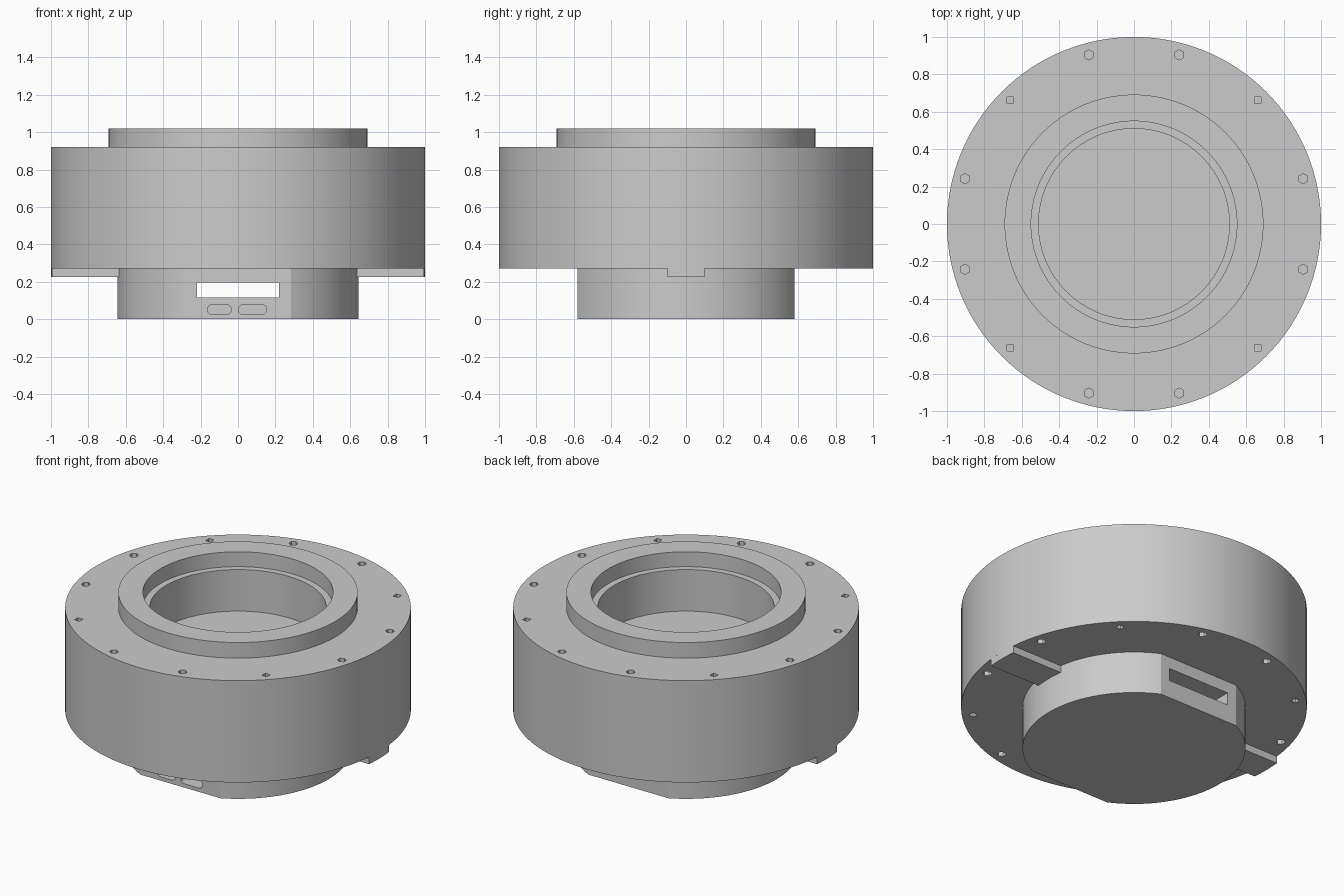
import bpy, bmesh
from math import sin, cos, pi, radians, sqrt, asin
from mathutils import Matrix, Vector

if "Cube" in bpy.data.objects:
    bpy.data.objects.remove(bpy.data.objects["Cube"])

grey = bpy.data.materials.new("plain grey")
grey.use_nodes = True
COLOUR = (0.6, 0.6, 0.6, 1)
grey.diffuse_color = COLOUR
grey.node_tree.nodes["Principled BSDF"].inputs["Base Color"].default_value = COLOUR


def arc(radius, start, end, steps):
    return [(radius * cos(start + (end - start) * i / steps),
             radius * sin(start + (end - start) * i / steps)) for i in range(steps + 1)]


def ngon(radius, sides, start=0.0, centre=(0, 0)):
    ring = arc(radius, start, start + 2 * pi, sides)[:-1]
    return [(x + centre[0], y + centre[1]) for x, y in ring]


def add_prism(bm, outline, low, high, matrix=Matrix()):
    """Extrude a flat outline between two heights."""
    rings = [[bm.verts.new(matrix @ Vector((x, y, z))) for x, y in outline] for z in (low, high)]
    bm.faces.new(rings[0][::-1])
    bm.faces.new(rings[1])
    n = len(outline)
    for i in range(n):
        j = (i + 1) % n
        bm.faces.new((rings[0][i], rings[0][j], rings[1][j], rings[1][i]))


def finish(bm, name):
    bmesh.ops.recalc_face_normals(bm, faces=bm.faces)
    mesh = bpy.data.meshes.new(name)
    bm.to_mesh(mesh)
    bm.free()
    obj = bpy.data.objects.new(name, mesh)
    bpy.context.collection.objects.link(obj)
    mesh.materials.append(grey)
    return obj


def activate(obj):
    bpy.ops.object.select_all(action="DESELECT")
    obj.select_set(True)
    bpy.context.view_layer.objects.active = obj


def cut(obj, cutter):
    mod = obj.modifiers.new("cut", "BOOLEAN")
    mod.operation, mod.solver, mod.object = "DIFFERENCE", "EXACT", cutter
    activate(obj)
    bpy.ops.object.modifier_apply(modifier=mod.name)
    bpy.data.objects.remove(cutter)


def smooth(obj):
    activate(obj)
    bpy.ops.object.shade_smooth_by_angle(angle=radians(25))


# Main housing: turned profile with collar and stepped bore
SEGMENTS = 128
BOTTOM, TOP = 0.27, 0.92
profile = [(0, BOTTOM), (1, BOTTOM), (1, TOP), (0.692, TOP), (0.692, 1.02),
           (0.55, 1.02), (0.55, 0.925), (0.51, 0.925), (0.51, 0.66), (0, 0.66)]
bm = bmesh.new()
verts = [bm.verts.new((r, 0, z)) for r, z in profile]
edges = [bm.edges.new(pair) for pair in zip(verts, verts[1:])]
bmesh.ops.spin(bm, geom=verts + edges, axis=(0, 0, 1), cent=(0, 0, 0),
               angle=2 * pi, steps=SEGMENTS, use_duplicate=False)
bmesh.ops.remove_doubles(bm, verts=bm.verts, dist=1e-4)
housing = finish(bm, "housing")

# Screw holes: hexagonal pairs, with a square one on each diagonal
bm = bmesh.new()
for k in range(12):
    angle = radians(15 + 30 * k)
    centre = (0.936 * cos(angle), 0.936 * sin(angle))
    hole = ngon(0.025, 4, pi / 4, centre) if k % 3 == 1 else ngon(0.027, 6, pi / 2, centre)
    add_prism(bm, hole, TOP - 0.15, TOP + 0.05)
    add_prism(bm, hole, BOTTOM - 0.05, BOTTOM + 0.15)
cut(housing, finish(bm, "hole_cutter"))
smooth(housing)

# Base plug: round with flats at the front and back
RADIUS, FLAT = 0.645, 0.58
half = asin(FLAT / RADIUS)
bm = bmesh.new()
add_prism(bm, arc(RADIUS, -half, half, 48) + arc(RADIUS, pi - half, pi + half, 48), 0, BOTTOM)
base = finish(bm, "base_plug")

# Wide slot through the base, and two rounded sockets in the front
bm = bmesh.new()
upright = Matrix.Rotation(pi / 2, 4, "X")
slot = [(-0.22, 0.115), (0.22, 0.115), (0.22, 0.195), (-0.22, 0.195)]
add_prism(bm, slot, -1, 1, upright)
for centre, reach in ((-0.1, 0.037), (0.078, 0.049)):
    ends = [(x + centre + reach, z + 0.051) for x, z in arc(0.027, -pi / 2, pi / 2, 10)]
    ends += [(x + centre - reach, z + 0.051) for x, z in arc(0.027, pi / 2, 1.5 * pi, 10)]
    add_prism(bm, ends, FLAT - 0.1, FLAT + 0.1, upright)
cut(base, finish(bm, "socket_cutter"))
smooth(base)

# Side keys under the housing, flush with its outer wall
for name, turn in (("left_key", 0), ("right_key", pi)):
    spread = asin(0.1)
    bm = bmesh.new()
    outline = arc(1, -spread, spread, 6) + [(0.6, 0.1), (0.6, -0.1)]
    add_prism(bm, outline, 0.225, BOTTOM, Matrix.Rotation(turn, 4, "Z"))
    smooth(finish(bm, name))
